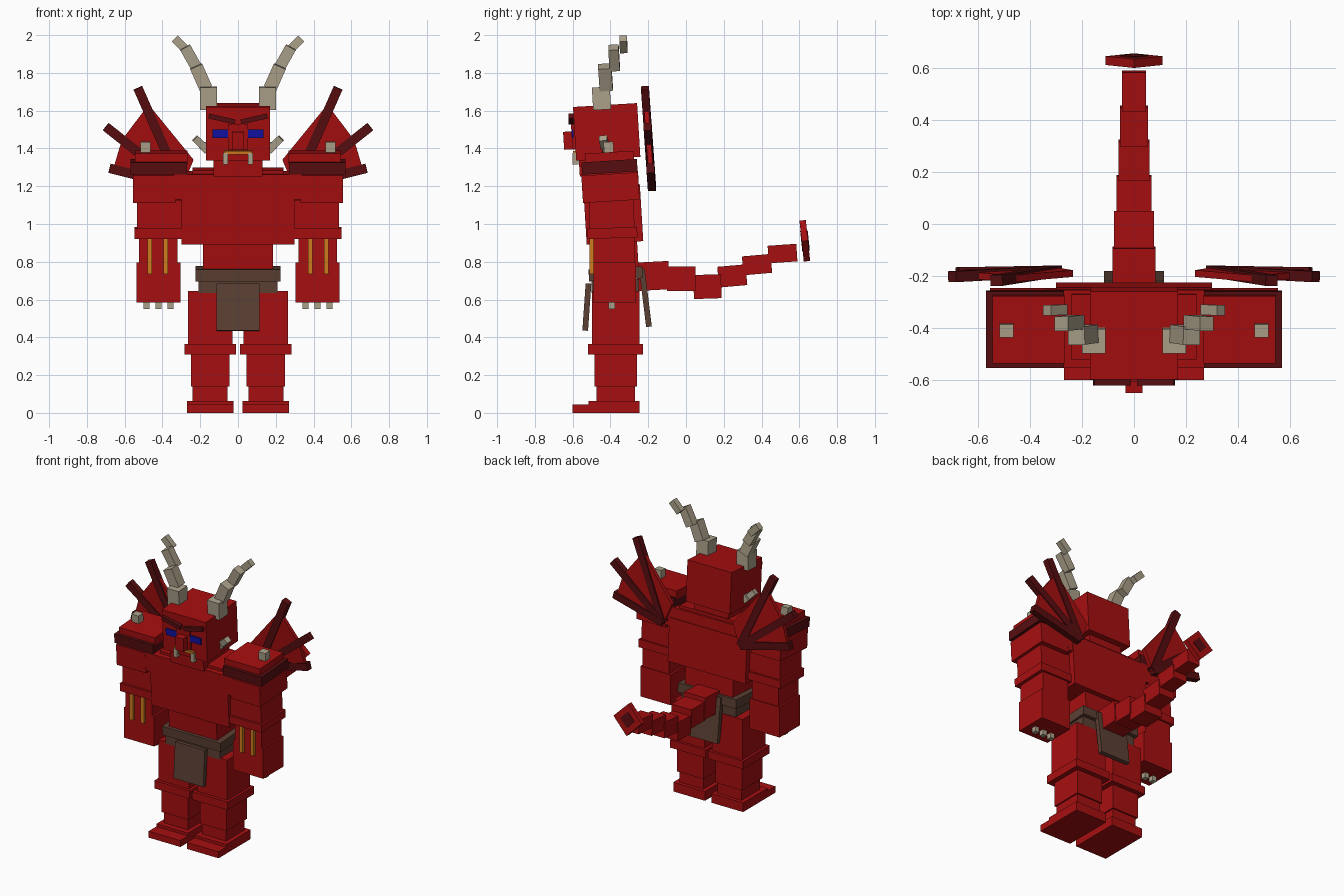
import bpy, bmesh, math
from mathutils import Vector, Matrix

if "Cube" in bpy.data.objects:
    bpy.data.objects.remove(bpy.data.objects["Cube"])


def material(name, r, g, b):
    m = bpy.data.materials.new(name)
    m.diffuse_color = (r, g, b, 1)
    m.use_nodes = True
    m.node_tree.nodes["Principled BSDF"].inputs["Base Color"].default_value = m.diffuse_color
    return m


RED = material("red skin", 0.38, 0.0045, 0.005)
DARK = material("dark red", 0.095, 0.004, 0.005)
BONE = material("bone", 0.41, 0.355, 0.255)
BROWN = material("brown leather", 0.105, 0.05, 0.033)
BLUE = material("blue eye", 0.006, 0.006, 0.38)
ORANGE = material("orange gold", 0.62, 0.2, 0.012)
LEAN = 3.5  # forward lean of the upper body, degrees


def finish(name, bm, mat):
    bmesh.ops.recalc_face_normals(bm, faces=bm.faces[:])
    me = bpy.data.meshes.new(name)
    bm.to_mesh(me)
    bm.free()
    me.materials.append(mat)
    ob = bpy.data.objects.new(name, me)
    bpy.context.collection.objects.link(ob)
    return ob


def cuboid(name, centre, size, mat, rot=Matrix.Identity(4)):
    bm = bmesh.new()
    bmesh.ops.create_cube(bm, size=1, matrix=Matrix.Translation(centre) @ rot @ Matrix.Diagonal((*size, 1)))
    return finish(name, bm, mat)


def box(name, x, y, z, mat, rx=0.0, ry=0.0):
    """Box from ranges, turned about its own centre."""
    c = Vector([(a + b) / 2 for a, b in (x, y, z)])
    s = [abs(b - a) for a, b in (x, y, z)]
    rot = Matrix.Rotation(math.radians(rx), 4, 'X') @ Matrix.Rotation(math.radians(ry), 4, 'Y')
    return cuboid(name, c, s, mat, rot)


def pair(name, x, y, z, mat, rx=0.0, ry=0.0):
    """Box given on the -x side plus its mirror image."""
    box(name + "_right", x, y, z, mat, rx, ry)
    box(name + "_left", (-x[1], -x[0]), y, z, mat, rx, -ry)


def beam_pair(name, p, q, width, depth, mat):
    """Square bar from p to q on the -x side plus its mirror image."""
    for side, s in (("right", 1), ("left", -1)):
        a, b = Vector((p[0] * s, *p[1:])), Vector((q[0] * s, *q[1:]))
        d = (b - a).normalized()
        across = Vector((0, 1, 0)).cross(d).normalized()
        rot = Matrix((across, d.cross(across), d)).transposed().to_4x4()
        cuboid(f"{name}_{side}", (a + b) / 2, (width, depth, (b - a).length), mat, rot)


# Legs
pair("toe_plate", (-0.27, -0.025), (-0.6, -0.25), (0, 0.045), RED)
pair("foot", (-0.27, -0.025), (-0.515, -0.245), (0, 0.064), RED)
pair("ankle", (-0.24, -0.055), (-0.475, -0.27), (0.06, 0.145), RED)
pair("shin", (-0.25, -0.045), (-0.485, -0.26), (0.14, 0.32), RED)
pair("knee_band", (-0.283, -0.01), (-0.52, -0.227), (0.31, 0.365), RED)
pair("thigh", (-0.265, -0.03), (-0.498, -0.245), (0.36, 0.645), RED)

# Belt and loincloth
box("hips", (-0.21, 0.21), (-0.5, -0.25), (0.635, 0.71), BROWN)
box("belt", (-0.225, 0.225), (-0.515, -0.23), (0.705, 0.768), BROWN, LEAN)
box("loincloth_front", (-0.115, 0.115), (-0.54, -0.51), (0.435, 0.685), BROWN, -4)
box("loincloth_back", (-0.115, 0.115), (-0.23, -0.2), (0.455, 0.765), BROWN, 7)

# Torso
box("waist", (-0.185, 0.185), (-0.5, -0.255), (0.76, 0.91), RED, LEAN)
box("chest", (-0.3, 0.3), (-0.535, -0.235), (0.9, 1.2), RED, LEAN)
box("upper_chest", (-0.34, 0.34), (-0.55, -0.25), (1.14, 1.272), RED, LEAN)
box("collar", (-0.24, 0.24), (-0.52, -0.27), (1.25, 1.292), RED, LEAN)

# Arms
pair("shoulder", (-0.555, -0.33), (-0.55, -0.25), (1.12, 1.265), RED, LEAN)
pair("upper_arm", (-0.535, -0.3), (-0.512, -0.275), (0.97, 1.13), RED, 2)
pair("elbow_band", (-0.548, -0.3), (-0.522, -0.258), (0.925, 0.98), RED, 2)
pair("forearm", (-0.525, -0.32), (-0.49, -0.27), (0.78, 0.93), RED)
pair("hand", (-0.538, -0.305), (-0.49, -0.265), (0.585, 0.797), RED)
for i, x in enumerate((-0.467, -0.382)):
    pair(f"arm_spike_{i}", (x - 0.012, x + 0.012), (-0.512, -0.485), (0.735, 0.925), ORANGE)
for i, x in enumerate((-0.485, -0.422, -0.358)):
    pair(f"claw_{i}", (x - 0.016, x + 0.016), (-0.41, -0.375), (0.55, 0.59), BONE)

# Shoulder armour
pair("shoulder_pad", (-0.57, -0.27), (-0.552, -0.258), (1.27, 1.335), DARK, LEAN)
pair("shoulder_plate", (-0.545, -0.268), (-0.535, -0.275), (1.325, 1.38), RED, LEAN)
pair("shoulder_stud", (-0.517, -0.463), (-0.435, -0.384), (1.37, 1.435), BONE, LEAN)

# Head and face
box("jaw", (-0.13, 0.13), (-0.565, -0.28), (1.26, 1.35), RED, LEAN)
box("head", (-0.17, 0.17), (-0.59, -0.25), (1.345, 1.63), RED, LEAN)
box("nose", (-0.032, 0.032), (-0.648, -0.58), (1.395, 1.49), RED, LEAN)
box("nose_bridge", (-0.052, 0.052), (-0.605, -0.58), (1.395, 1.53), RED, LEAN)
pair("eye", (-0.135, -0.052), (-0.605, -0.596), (1.455, 1.5), BLUE, LEAN)
beam_pair("brow", (-0.155, -0.607, 1.572), (-0.015, -0.607, 1.54), 0.026, 0.03, DARK)
box("mouth_ring", (-0.075, 0.075), (-0.598, -0.57), (1.368, 1.388), ORANGE, LEAN)
pair("fang", (-0.08, -0.053), (-0.6, -0.57), (1.315, 1.375), BONE)
beam_pair("cheek_tusk", (-0.16, -0.415, 1.39), (-0.188, -0.42, 1.418), 0.045, 0.05, BONE)
beam_pair("cheek_tusk_tip", (-0.185, -0.43, 1.413), (-0.228, -0.44, 1.455), 0.038, 0.042, BONE)

# Horns
pair("horn_base", (-0.2, -0.11), (-0.495, -0.4), (1.605, 1.725), BONE, LEAN)
beam_pair("horn_lower", (-0.17, -0.422, 1.718), (-0.222, -0.43, 1.835), 0.07, 0.07, BONE)
beam_pair("horn_upper", (-0.217, -0.377, 1.823), (-0.28, -0.384, 1.935), 0.06, 0.055, BONE)
beam_pair("horn_tip", (-0.272, -0.33, 1.92), (-0.335, -0.332, 1.982), 0.045, 0.04, BONE)


# Small wings: three bones fanning over a thin membrane in a leaning plane
def wing_point(x, z):
    return (x, -0.218 + (1.73 - z) * 0.07, z)


for i, tip in enumerate(((-0.53, 1.72), (-0.7, 1.515), (-0.68, 1.295))):
    beam_pair(f"wing_bone_{i}", wing_point(-0.3, 1.2), wing_point(*tip), 0.05, 0.042, DARK)
outline = [(-0.655, 1.31), (-0.615, 1.445), (-0.49, 1.61), (-0.455, 1.61), (-0.235, 1.34), (-0.295, 1.195)]
for side, s in (("right", 1), ("left", -1)):
    bm = bmesh.new()
    verts = []
    for x, z in outline:
        px, py, pz = wing_point(x, z)
        verts.append(bm.verts.new((px * s, py - 0.013, pz)))
    face = bm.faces.new(verts)
    out = bmesh.ops.extrude_face_region(bm, geom=[face])
    moved = [v for v in out["geom"] if isinstance(v, bmesh.types.BMVert)]
    bmesh.ops.translate(bm, verts=moved, vec=(0, 0.026, 0))
    finish(f"wing_membrane_{side}", bm, RED)

# Tail: (half width, y start, y end, z bottom, z top, tilt)
tail = [(0.083, -0.26, -0.09, 0.65, 0.8, 3), (0.077, -0.1, 0.05, 0.645, 0.775, 0),
        (0.068, 0.04, 0.187, 0.605, 0.732, 2), (0.06, 0.17, 0.32, 0.67, 0.78, 5),
        (0.053, 0.3, 0.452, 0.735, 0.835, 5), (0.047, 0.435, 0.587, 0.797, 0.89, 4)]
for i, (w, y0, y1, z0, z1, tilt) in enumerate(tail):
    box(f"tail_segment_{i}", (-w, w), (y0, y1), (z0, z1), RED, tilt)

# Diamond tail tip with a dark centre
box("tail_tip", (-0.077, 0.077), (0.612, 0.646), (0.834, 0.988), RED, 6, 45)
box("tail_tip_centre", (-0.038, 0.038), (0.61, 0.65), (0.873, 0.949), DARK, 6, 45)
